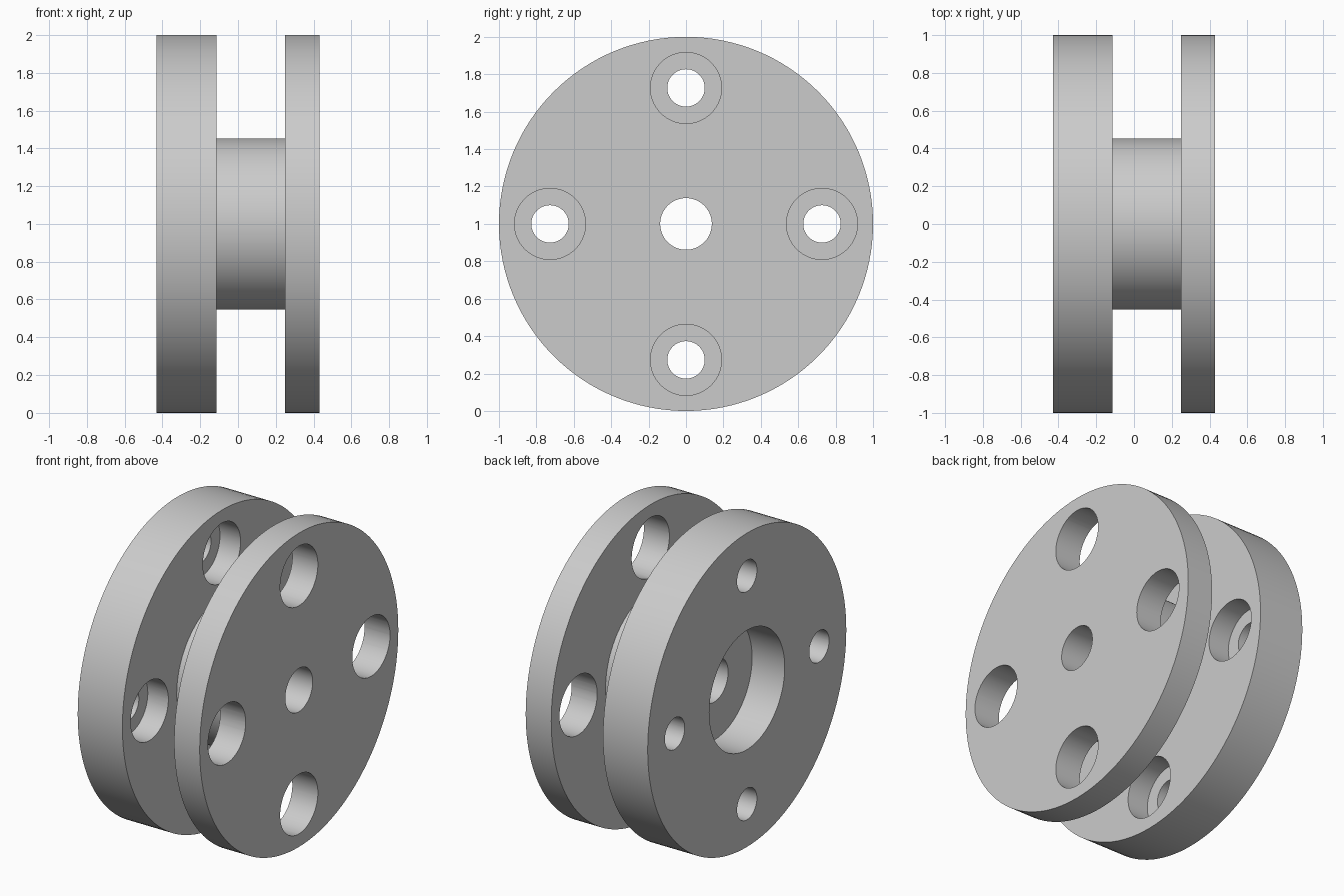
import bpy, bmesh, math
from mathutils import Matrix, Vector

cube = bpy.data.objects.get("Cube")
if cube:
    bpy.data.objects.remove(cube, do_unlink=True)

AXIS_Z = 1.0
BOLT_CIRCLE = 0.727


def material(name, colour):
    mat = bpy.data.materials.new(name)
    mat.use_nodes = True
    mat.diffuse_color = colour
    mat.node_tree.nodes["Principled BSDF"].inputs["Base Color"].default_value = colour
    return mat


def lathe(bm, profile, steps, closed, offset=(0, 0)):
    """Spin an (x, radius) profile around an axis parallel to x."""
    part = bmesh.new()
    verts = [part.verts.new((x, 0, r)) for x, r in profile]
    pairs = list(zip(verts, verts[1:]))
    if closed:
        pairs.append((verts[-1], verts[0]))
    edges = [part.edges.new(p) for p in pairs]
    bmesh.ops.spin(part, geom=verts + edges, cent=(0, 0, 0), axis=(1, 0, 0),
                   angle=math.tau, steps=steps)
    bmesh.ops.remove_doubles(part, verts=part.verts, dist=0.0001)
    bmesh.ops.recalc_face_normals(part, faces=part.faces)
    y, z = offset
    bmesh.ops.transform(part, matrix=Matrix.Translation(Vector((0, y, z + AXIS_Z))),
                        verts=part.verts)
    temp = bpy.data.meshes.new("temp")
    part.to_mesh(temp)
    part.free()
    bm.from_mesh(temp)
    bpy.data.meshes.remove(temp)


def make_object(name, bm, mat):
    mesh = bpy.data.meshes.new(name)
    bm.to_mesh(mesh)
    bm.free()
    mesh.materials.append(mat)
    obj = bpy.data.objects.new(name, mesh)
    bpy.context.collection.objects.link(obj)
    return obj


grey = material("light grey metal", (0.6, 0.6, 0.6, 1))

# Thick flange, hub and thin flange, with stepped centre bore
bm = bmesh.new()
lathe(bm, [(-0.43, 0.38), (-0.43, 1), (-0.115, 1), (-0.115, 0.453),
           (0.25, 0.453), (0.25, 1), (0.43, 1), (0.43, 0.138),
           (-0.2, 0.138), (-0.2, 0.38)], 128, True)
body = make_object("flanged_hub", bm, grey)

# Four stepped bolt holes: wide from the thin side, narrow through the thick flange
bm = bmesh.new()
for i in range(4):
    a = i * math.pi / 2
    lathe(bm, [(-0.6, 0), (-0.6, 0.1), (-0.26, 0.1), (-0.26, 0.19),
               (0.6, 0.19), (0.6, 0)], 64, False,
          (BOLT_CIRCLE * math.cos(a), BOLT_CIRCLE * math.sin(a)))
cutter = make_object("bolt_hole_cutter", bm, grey)
cutter.hide_render = True

bpy.ops.object.select_all(action='DESELECT')
body.select_set(True)
bpy.context.view_layer.objects.active = body
cut = body.modifiers.new("bolt holes", 'BOOLEAN')
cut.operation = 'DIFFERENCE'
cut.solver = 'EXACT'
cut.object = cutter
bpy.ops.object.modifier_apply(modifier=cut.name)
bpy.data.objects.remove(cutter, do_unlink=True)

# Smooth round walls, crisp rims
bpy.ops.object.shade_smooth_by_angle(angle=math.radians(30))
